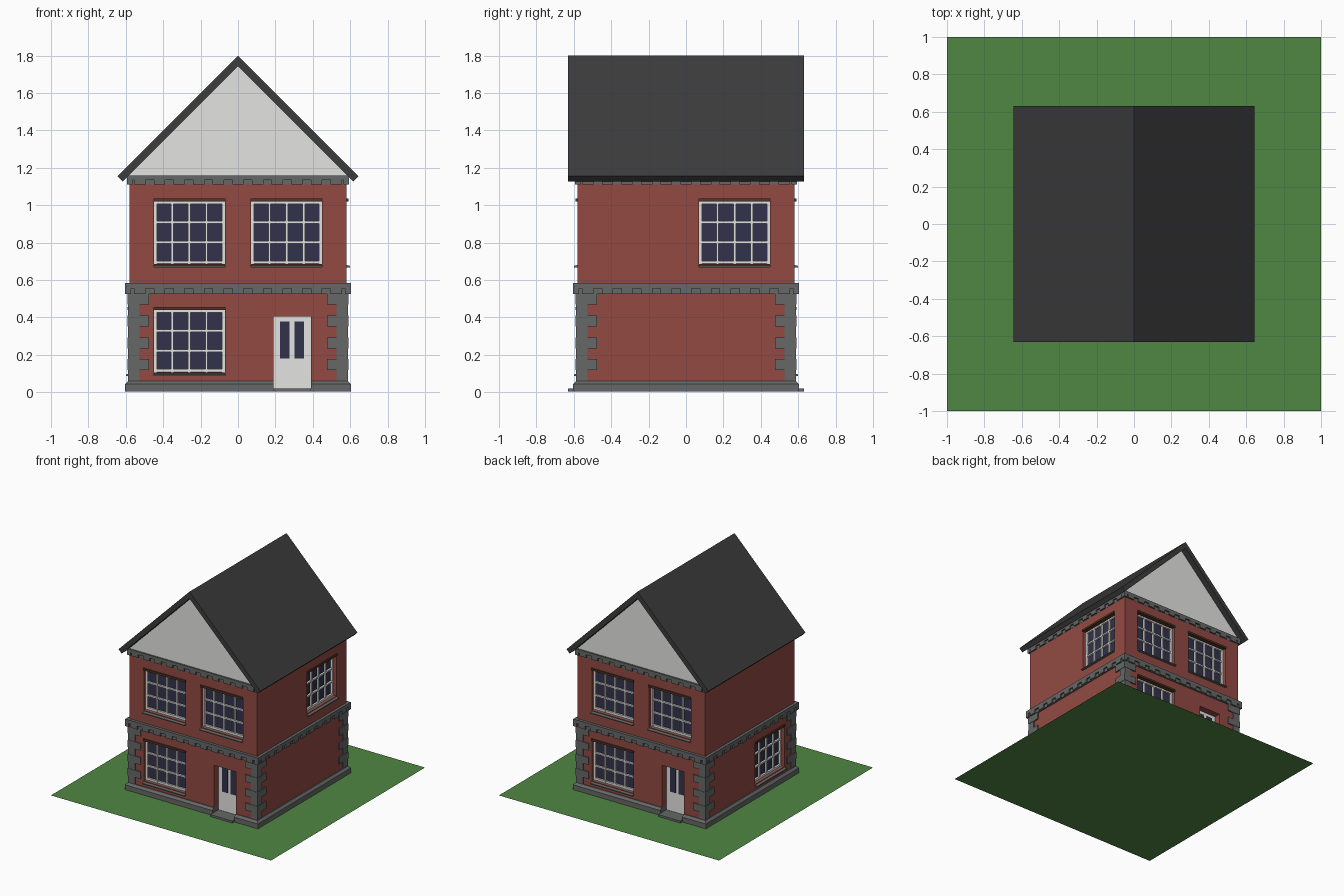
import bpy, bmesh
from math import pi
from mathutils import Matrix

cube = bpy.data.objects.get("Cube")
if cube:
    bpy.data.objects.remove(cube, do_unlink=True)


def material(name, *rgb):
    """Flat colour given as 0-255 display values."""
    lin = [((c / 255 + 0.055) / 1.055) ** 2.4 for c in rgb] + [1]
    m = bpy.data.materials.new(name)
    m.use_nodes = True
    m.diffuse_color = lin
    bsdf = m.node_tree.nodes["Principled BSDF"]
    bsdf.inputs["Base Color"].default_value = lin
    bsdf.inputs["Roughness"].default_value = 0.8
    return m


BRICK = material("brick red", 147, 74, 67)
STONE = material("grey stone", 102, 104, 104)
SLATE = material("dark slate", 60, 60, 60)
WHITE = material("off white", 228, 228, 226)
GLASS = material("blue glass", 50, 50, 76)
BROWN = material("brown lintel", 84, 52, 38)
GRASS = material("grass green", 80, 135, 67)

HALF = 0.58      # half width of the brick walls
BASE = 0.003     # keeps the house just above the lawn


class Part:
    """Collects prisms into one mesh. Side 0 front, 1 right (+x), 2 back, 3 left (-x).
    Each prism is a (outward distance, height) profile swept along the wall."""

    def __init__(self, name, mat):
        self.name, self.mat, self.bm = name, mat, bmesh.new()

    def prism(self, side, profile, u0, u1):
        bm = self.bm
        ends = [[bm.verts.new((u, -d, z)) for d, z in profile] for u in (u0, u1)]
        n = len(profile)
        faces = [bm.faces.new(ends[0]), bm.faces.new(ends[1][::-1])]
        for i in range(n):
            j = (i + 1) % n
            faces.append(bm.faces.new((ends[0][i], ends[1][i], ends[1][j], ends[0][j])))
        bmesh.ops.recalc_face_normals(bm, faces=faces)
        bmesh.ops.rotate(bm, verts=ends[0] + ends[1], cent=(0, 0, 0),
                         matrix=Matrix.Rotation(side * pi / 2, 3, 'Z'))

    def box(self, side, u0, u1, d0, d1, z0, z1):
        self.prism(side, [(d0, z0), (d1, z0), (d1, z1), (d0, z1)], u0, u1)

    def block(self, half, z0, z1):
        self.box(0, -half, half, -half, half, z0, z1)

    def done(self):
        mesh = bpy.data.meshes.new(self.name)
        self.bm.to_mesh(mesh)
        self.bm.free()
        mesh.materials.append(self.mat)
        ob = bpy.data.objects.new(self.name, mesh)
        bpy.context.collection.objects.link(ob)
        return ob


def cut(ob, cutter):
    mod = ob.modifiers.new("openings", 'BOOLEAN')
    mod.operation, mod.solver, mod.object = 'DIFFERENCE', 'EXACT', cutter
    bpy.context.view_layer.update()
    graph = bpy.context.evaluated_depsgraph_get()
    mesh = bpy.data.meshes.new_from_object(ob.evaluated_get(graph))
    ob.modifiers.clear()
    ob.data = mesh


# Openings: (side, left edge, bottom)
UP, DOWN, W, H = 0.685, 0.105, 0.38, 0.34
windows = [(1, 0.07, UP), (3, 0.07, DOWN)]
for side in (0, 2):
    windows += [(side, -0.45, UP), (side, 0.07, UP), (side, -0.45, DOWN)]
DOOR0, DOOR1 = 0.19, 0.39

cutters = Part("opening_cutters", BRICK)
for side, u, z in windows:
    cutters.box(side, u, u + W, HALF - 0.05, 0.7, z, z + H)
for side in (0, 2):
    cutters.box(side, DOOR0, DOOR1, HALF - 0.07, 0.7, 0.018, 0.405)
cutter = cutters.done()
cutter.hide_render = True

# Lawn
lawn = Part("lawn", GRASS)
lawn.bm.faces.new([lawn.bm.verts.new((x, y, 0)) for x, y in ((-1, -1), (1, -1), (1, 1), (-1, 1))])
lawn.done()

# Brick walls
walls = Part("brick_walls", BRICK)
walls.block(HALF, BASE, 1.13)
cut(walls.done(), cutter)

# Stone plinth with a bevelled top edge
plinth = Part("plinth", STONE)
plinth.block(0.605, BASE, 0.06)
top = [e for e in plinth.bm.edges if all(v.co.z > 0.05 for v in e.verts)]
bmesh.ops.bevel(plinth.bm, geom=top, offset=0.017, segments=1, affect='EDGES')
cut(plinth.done(), cutter)
bpy.data.objects.remove(cutter, do_unlink=True)

# Corner stones, alternating short and long
quoins = Part("corner_stones", STONE)
course = 0.0583
for side in range(4):
    for i in range(8):
        size = 0.115 if i % 2 else 0.06
        out = 0.59 if i % 2 else 0.587
        z = 0.06 + i * course
        quoins.box(side, out - size, out, out - size, out, z, z + course)
quoins.done()


# Stone bands: ledge above a row of teeth
def band(name, z0, z1, out):
    part = Part(name, STONE)
    mid = (z0 + z1) / 2
    part.block(out - 0.012, z0, mid + 0.005)
    part.block(out, mid, z1)
    for side in range(4):
        for i in range(-5, 6):
            part.box(side, i * 0.105 - 0.03, i * 0.105 + 0.03, HALF, out, z0, mid)
        part.box(side, out - 0.03, out, out - 0.03, out, z0, mid)
    part.done()


band("middle_band", 0.525, 0.583, 0.603)
band("eaves_band", 1.11, 1.16, 0.593)

# Windows
glass = Part("window_glass", GLASS)
frames = Part("window_frames", WHITE)
sills = Part("window_sills", STONE)
lintels = Part("window_lintels", BROWN)
for side, u, z in windows:
    back, front = HALF - 0.049, HALF - 0.025
    glass.box(side, u, u + W, back, back + 0.008, z, z + H)
    for i in range(5):
        t = 0.006 if i % 4 else 0.009
        c = u + 0.007 + (W - 0.014) * i / 4
        frames.box(side, max(u, c - t), min(u + W, c + t), back, front, z, z + H)
    for i in range(4):
        t = 0.006 if i % 3 else 0.009
        c = z + 0.009 + (H - 0.018) * i / 3
        frames.box(side, u, u + W, back, front - 0.001, c - t, c + t)
    sills.prism(side, [(back, z - 0.018), (0.6, z - 0.018), (0.6, z - 0.01), (back, z + 0.008)],
                u - 0.002, u + W + 0.002)
    lintels.box(side, u - 0.002, u + W + 0.002, back, 0.59, z + H - 0.006, z + H + 0.01)
for part in (glass, frames, sills, lintels):
    part.done()

# Doors, their glass strips and doorsteps
doors = Part("doors", WHITE)
panes = Part("door_glass", GLASS)
steps = Part("doorsteps", STONE)
for side in (0, 2):
    doors.box(side, DOOR0, DOOR1, 0.505, 0.525, 0.02, 0.405)
    for u in (0.225, 0.303):
        panes.box(side, u, u + 0.05, 0.52, 0.53, 0.18, 0.378)
    steps.box(side, DOOR0, DOOR1, 0.5, 0.63, BASE, 0.02)
for part in (doors, panes, steps):
    part.done()


# Gable and pitched roof, as profiles swept front to back
def sweep(name, mat, outline, half_depth):
    part = Part(name, mat)
    part.prism(1, outline, -half_depth, half_depth)
    return part.done()


sweep("gable_walls", WHITE, [(-0.583, 1.159), (0.583, 1.159), (0, 1.742)], HALF)
sweep("roof", SLATE, [(0, 1.8), (0.645, 1.155), (0.617, 1.127), (0, 1.743),
                      (-0.617, 1.127), (-0.645, 1.155)], 0.63)
